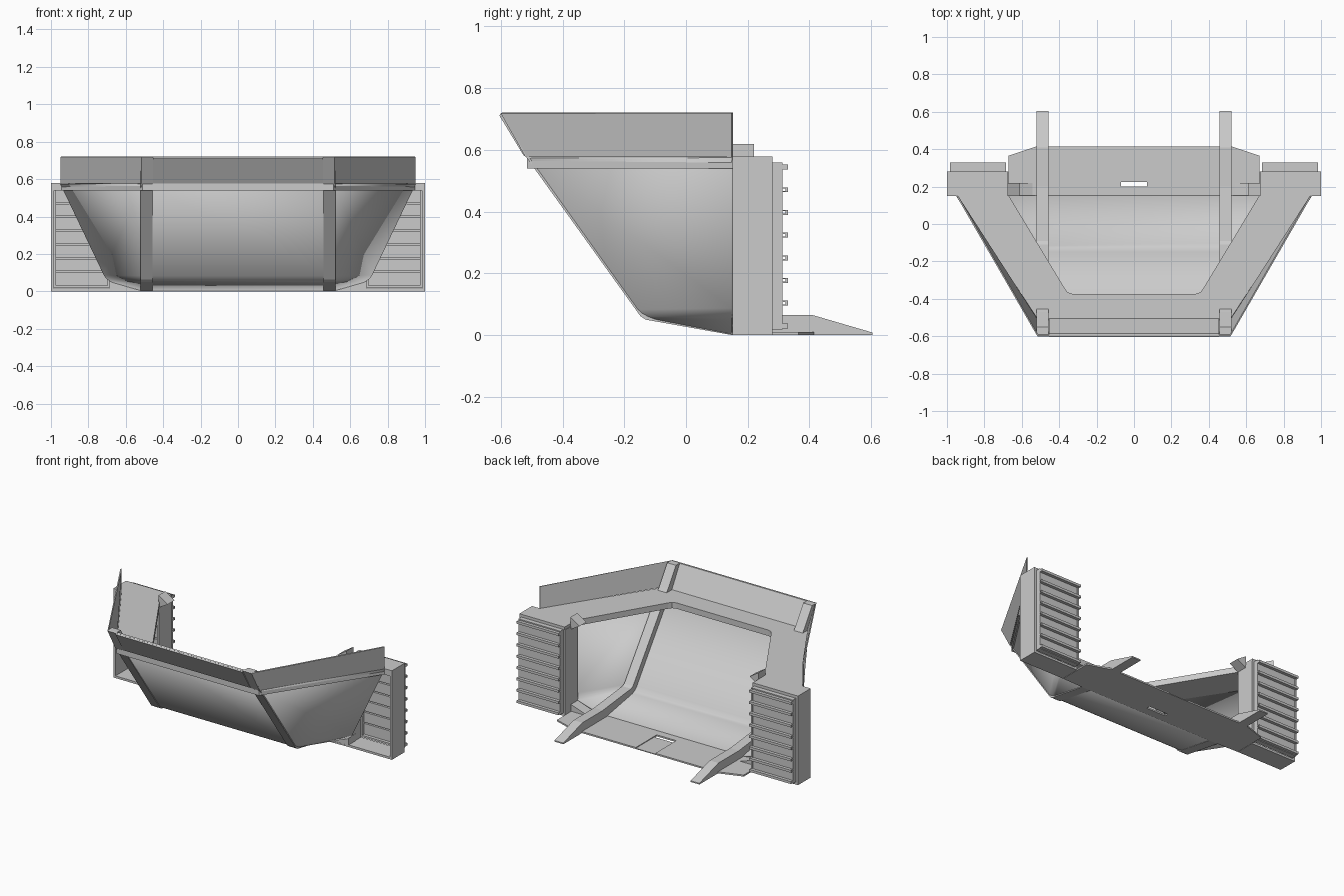
import bpy, bmesh

if "Cube" in bpy.data.objects:
    bpy.data.objects.remove(bpy.data.objects["Cube"])


def finish(bm, name, mirror=False, thick=0.0, smooth=False):
    bmesh.ops.recalc_face_normals(bm, faces=bm.faces)
    me = bpy.data.meshes.new(name)
    bm.to_mesh(me)
    bm.free()
    ob = bpy.data.objects.new(name, me)
    bpy.context.collection.objects.link(ob)
    if mirror:
        m = ob.modifiers.new("mirror", 'MIRROR')
        m.use_clip = True
    if thick:
        s = ob.modifiers.new("thickness", 'SOLIDIFY')
        s.thickness = thick
        s.offset = 0
    if smooth:
        bpy.ops.object.select_all(action='DESELECT')
        ob.select_set(True)
        bpy.context.view_layer.objects.active = ob
        bpy.ops.object.shade_smooth_by_angle(angle=0.5)
    return ob


def prism(name, pts, axis, a, b, mirror=True):
    """Extrude a 2D outline along an axis from a to b."""
    place = {'x': lambda p, t: (t, p[0], p[1]),
             'y': lambda p, t: (p[0], t, p[1]),
             'z': lambda p, t: (p[0], p[1], t)}[axis]
    bm = bmesh.new()
    lo = [bm.verts.new(place(p, a)) for p in pts]
    hi = [bm.verts.new(place(p, b)) for p in pts]
    n = len(pts)
    bm.faces.new(lo)
    bm.faces.new(hi)
    for i in range(n):
        bm.faces.new((lo[i], lo[(i + 1) % n], hi[(i + 1) % n], hi[i]))
    return finish(bm, name, mirror)


def rect(x0, x1, y0, y1):
    return [(x0, y0), (x1, y0), (x1, y1), (x0, y1)]


def both(half):
    """Complete a right-half outline with its mirrored left half."""
    return half + [(-x, y) for x, y in reversed(half)]


# Hull shell: sloped front, slanted sides and shallow bottom, rounded at the fold
bm = bmesh.new()
V = [bm.verts.new(p) for p in (
    (-.515, -.505, .575), (.515, -.505, .575), (.515, -.135, .06), (-.515, -.135, .06),
    (.515, .15, .008), (-.515, .15, .008),
    (.945, .15, .575), (.70, .15, .062), (-.945, .15, .575), (-.70, .15, .062))]
for f in ((0, 1, 2, 3), (3, 2, 4, 5), (1, 6, 7, 2), (2, 7, 4), (0, 3, 9, 8), (3, 5, 9)):
    bm.faces.new([V[i] for i in f])
fold = [e for e in bm.edges if len(e.link_faces) == 2
        and all(abs(v.co.z - .061) < .01 for v in e.verts)]
bmesh.ops.bevel(bm, geom=fold, offset=.03, segments=4, affect='EDGES', profile=.5)
finish(bm, "hull_shell", thick=.012, smooth=True)

# Upper rim: thin centre and side sheets leaning out above the ledge
bm = bmesh.new()
T = [bm.verts.new(p) for p in (
    (-.515, -.517, .578), (.515, -.517, .578), (.515, -.597, .72), (-.515, -.597, .72),
    (.945, .15, .578), (.945, .15, .72), (-.945, .15, .578), (-.945, .15, .72))]
for f in ((0, 1, 2, 3), (1, 4, 5, 2), (0, 3, 7, 6)):
    bm.faces.new([T[i] for i in f])
finish(bm, "upper_rim", thick=.008)

# Raised middle strip of the rim
prism("rim_centre_panel", [(-.605, .712), (-.598, .72), (-.585, .72),
                           (-.505, .58), (-.525, .58)], 'x', -.455, .455, False)

# Corner rails that run down the front, along the floor and out as prongs
prism("corner_rail", [(-.592, .72), (-.52, .58), (-.148, .062), (-.13, .05), (.15, 0),
                      (.605, 0), (.605, .008), (.41, .065), (.2, .065), (-.09, .095),
                      (-.11, .105), (-.47, .6), (-.55, .72)], 'x', .457, .52)

# Ledge: flat frame around the open top, running into the side pods
prism("top_ledge", both([(.51, -.515), (.945, .15), (1, .15), (1, .28), (.675, .28),
                         (.675, .16), (.37, -.345), (.355, -.365), (.33, -.373)]),
      'z', .54, .578, False)

# Floor plate with a notch, and the small plate inside the notch
prism("floor_plate", both([(.07, .2), (.07, .415), (.52, .415), (.67, .365), (.67, .15),
                           (.515, .145)][::-1]), 'z', 0, .01, False)
prism("notch_plate", rect(-.07, .07, .225, .415), 'z', 0, .005, False)

# Corner fillers between floor, hull and pods
prism("floor_gusset", [(.52, .002), (.69, .002), (.69, .06)], 'y', .15, .22)
prism("ledge_tab", [(.61, .578), (.675, .54), (.675, .62)], 'y', .15, .22)

# Side pods: open-fronted boxes
prism("pod_outer_wall", rect(.985, 1, .15, .28), 'z', 0, .578)
prism("pod_inner_wall", rect(.672, .687, .15, .28), 'z', 0, .56)
prism("pod_bottom", rect(.672, 1, .15, .28), 'z', 0, .014)

# Ribbed pads: a corrugated sheet closing the rear of each pod
outer, inner = [(.277, .018), (.31, .018)], [(.277, .03), (.298, .03)]
for i in range(8):
    z = .03 + i * .0735
    z0, z1 = z - .008, z + .008
    outer += [(.31, z0), (.33, z0), (.33, z1), (.31, z1)]
    if 0 < i < 7:
        inner += [(.298, z0 + .004), (.322, z0 + .004), (.322, z1 - .004), (.298, z1 - .004)]
outer += [(.31, .56), (.277, .56)]
inner += [(.298, .545), (.277, .545)]
prism("ribbed_pad", outer + inner[::-1], 'x', .685, .985)
prism("pad_side_inner", rect(.685, .697, .275, .312), 'z', .018, .56)
prism("pad_side_outer", rect(.973, .985, .275, .312), 'z', .018, .56)
